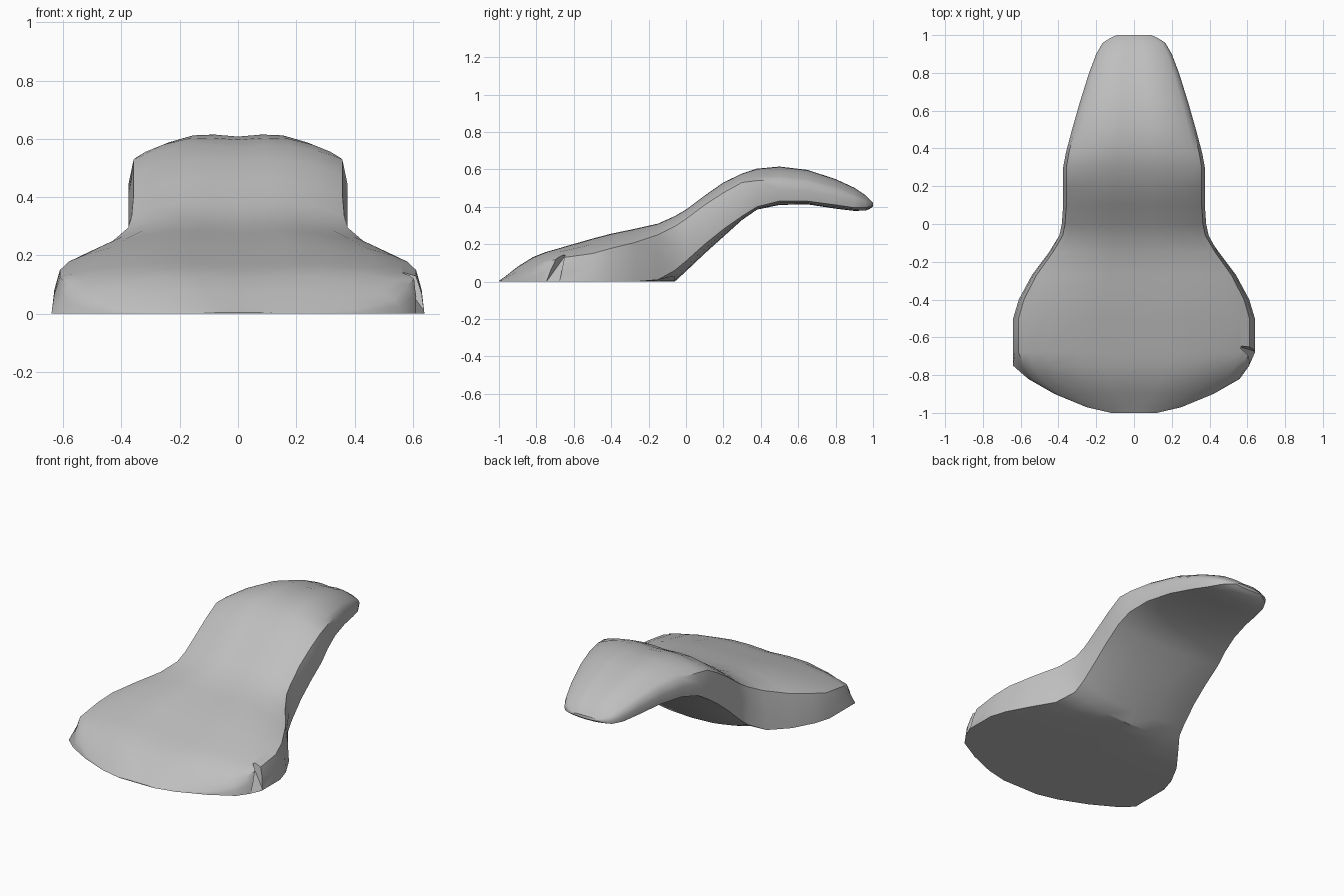
import bpy, bmesh, math

cube = bpy.data.objects.get("Cube")
if cube:
    bpy.data.objects.remove(cube, do_unlink=True)

grey = bpy.data.materials.new("plain_grey")
grey.use_nodes = True
colour = (0.52, 0.52, 0.52, 1)
grey.diffuse_color = colour
grey.node_tree.nodes["Principled BSDF"].inputs["Base Color"].default_value = colour

# Stations from front to back: y, half width, crown z, rim z, lower rim z, belly z
STATIONS = [
    (-1.0, .12, .004, .002, 0, 0),
    (-.97, .25, .025, .004, 0, 0),
    (-.9, .42, .08, .015, 0, 0),
    (-.82, .56, .13, .05, 0, 0),
    (-.75, .61, .158, .10, 0, 0),
    (-.68, .64, .178, .125, 0, 0),
    (-.5, .64, .23, .15, 0, 0),
    (-.4, .61, .256, .178, 0, 0),
    (-.27, .54, .283, .21, 0, 0),
    (-.15, .45, .31, .25, .01, 0),
    (-.06, .395, .35, .295, .06, 0),
    (0, .382, .385, .335, .11, .055),
    (.1, .375, .46, .41, .20, .15),
    (.2, .375, .53, .475, .28, .24),
    (.3, .375, .578, .53, .35, .33),
    (.38, .36, .604, .54, .40, .385),
    (.5, .328, .615, .545, .43, .41),
    (.65, .285, .597, .53, .43, .413),
    (.8, .238, .548, .49, .41, .39),
    (.9, .20, .502, .455, .395, .378),
    (.96, .165, .462, .43, .395, .38),
    (.985, .125, .437, .42, .40, .39),
    (1.0, .09, .42, .415, .408, .402),
]


def half_section(w, crown, rim, low, belly, arm):
    """Half outline as (x, z), from the crown round the side to the belly."""
    drop = crown - rim
    side = 1.0 if arm else .985
    foot = .975 if arm else 1.0
    return [
        (0, crown - .1 * drop),
        (.25 * w, crown),
        (.47 * w, crown - .04 * drop),
        (.72 * w, crown - .38 * drop),
        (.88 * w, crown - .75 * drop),
        (.955 * w, rim),
        (side * w, low + .55 * (rim - low)),
        (foot * w, low),
        (.75 * w, belly + .5 * (low - belly)),
        (.4 * w, belly + .12 * (low - belly)),
        (0, belly),
    ]


# Main body: a loft of mirrored sections
bm = bmesh.new()
rings = []
for y, w, crown, rim, low, belly in STATIONS:
    half = half_section(w, crown, rim, low, belly, y > -.1)
    # The right front corner of the foot flares out a little
    other = [(-x * (1.05 if y == -.75 and z == 0 else 1), z)
             for x, z in reversed(half[1:-1])]
    rings.append([bm.verts.new((x, y, z)) for x, z in half + other])
for a, b in zip(rings, rings[1:]):
    for i in range(len(a)):
        j = (i + 1) % len(a)
        bm.faces.new((a[i], a[j], b[j], b[i]))
bm.faces.new(rings[0])
bm.faces.new(rings[-1])
bmesh.ops.recalc_face_normals(bm, faces=bm.faces)
mesh = bpy.data.meshes.new("curved_body")
bm.to_mesh(mesh)
bm.free()
mesh.materials.append(grey)
body = bpy.data.objects.new("curved_body", mesh)
bpy.context.collection.objects.link(body)

# Wedge that nicks the left front corner
bm = bmesh.new()
for p in [(.545, -.645, .14), (.66, -.68, -.02), (.68, -.74, .15),
          (.62, -.76, -.02), (.68, -.65, .15)]:
    bm.verts.new(p)
bmesh.ops.convex_hull(bm, input=bm.verts)
bmesh.ops.recalc_face_normals(bm, faces=bm.faces)
mesh = bpy.data.meshes.new("nick_cutter")
bm.to_mesh(mesh)
bm.free()
mesh.materials.append(grey)
cutter = bpy.data.objects.new("nick_cutter", mesh)
bpy.context.collection.objects.link(cutter)
cutter.hide_render = True
cutter.hide_viewport = True
cut = body.modifiers.new("corner_nick", 'BOOLEAN')
cut.operation = 'DIFFERENCE'
cut.solver = 'EXACT'
cut.object = cutter

# Smooth shading with crisp edges at the foot and nick
bpy.ops.object.select_all(action='DESELECT')
body.select_set(True)
bpy.context.view_layer.objects.active = body
bpy.ops.object.shade_smooth_by_angle(angle=math.radians(38))
